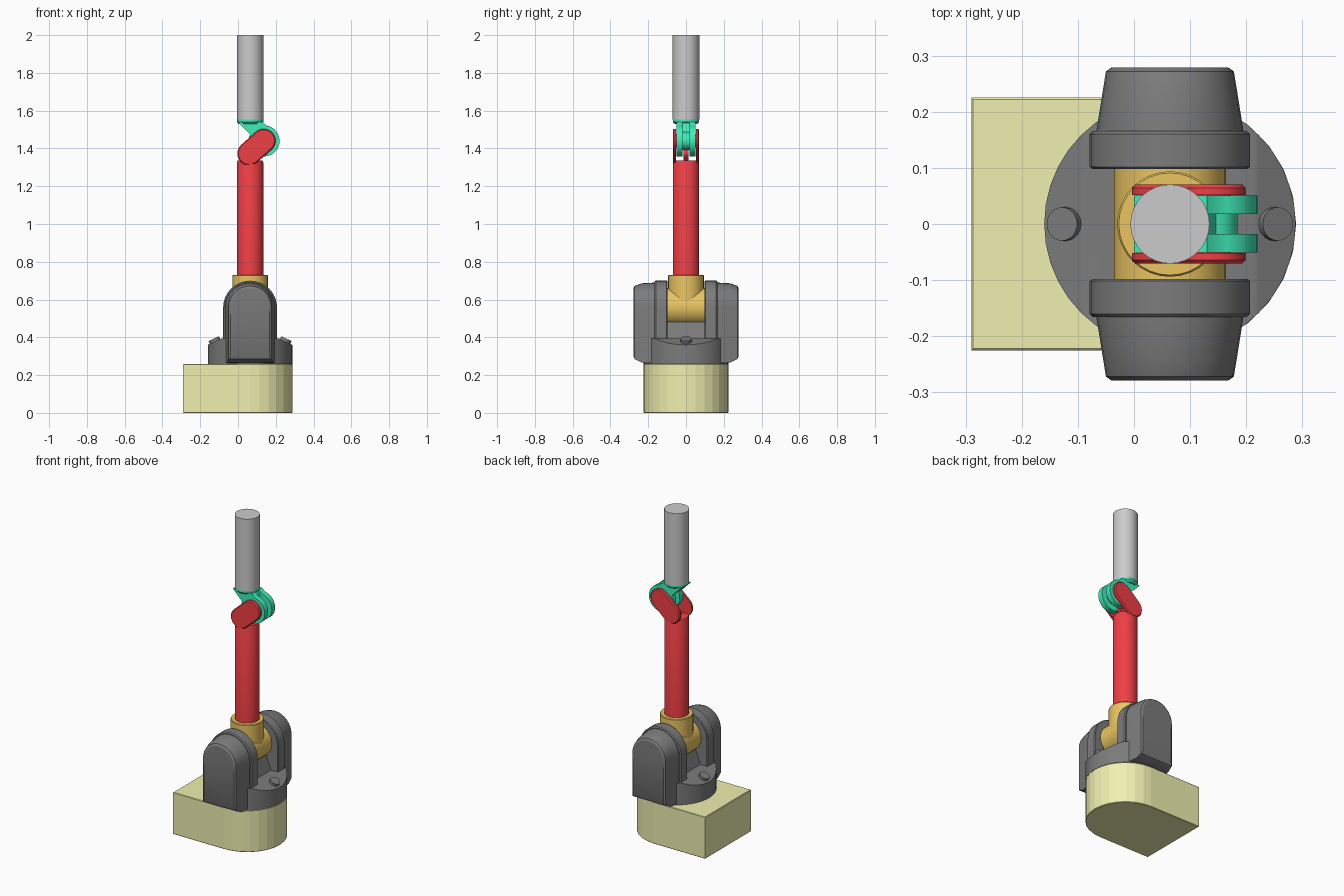
import bpy, bmesh
from math import sin, cos, pi, radians, atan2
from mathutils import Vector, Matrix

if "Cube" in bpy.data.objects:
    bpy.data.objects.remove(bpy.data.objects["Cube"])

CX = 0.064  # arm axis


def material(name, rgb):
    m = bpy.data.materials.new(name)
    m.diffuse_color = (*rgb, 1)
    m.use_nodes = True
    m.node_tree.nodes["Principled BSDF"].inputs["Base Color"].default_value = m.diffuse_color
    return m


YELLOW = material("yellow", (0.87, 0.87, 0.44))
BLACK = material("charcoal", (0.2, 0.2, 0.2))
ORANGE = material("orange", (0.82, 0.56, 0.12))
RED = material("red", (0.87, 0.05, 0.06))
GREEN = material("green", (0.05, 0.85, 0.48))


def finish(name, bm, mat=None, smooth=False):
    bmesh.ops.recalc_face_normals(bm, faces=bm.faces)
    me = bpy.data.meshes.new(name)
    bm.to_mesh(me)
    bm.free()
    ob = bpy.data.objects.new(name, me)
    bpy.context.collection.objects.link(ob)
    if mat:
        me.materials.append(mat)
    if smooth:
        bpy.context.view_layer.objects.active = ob
        ob.select_set(True)
        bpy.ops.object.shade_smooth_by_angle(angle=radians(30))
        ob.select_set(False)
    return ob


def loft(name, rings, mat=None, smooth=False):
    """Skin matching rings of points and cap both ends."""
    bm = bmesh.new()
    vs = [[bm.verts.new(p) for p in r] for r in rings]
    for a, b in zip(vs, vs[1:]):
        for i in range(len(a)):
            j = (i + 1) % len(a)
            bm.faces.new((a[i], a[j], b[j], b[i]))
    bm.faces.new(vs[0])
    bm.faces.new(vs[-1])
    return finish(name, bm, mat, smooth)


def prism_y(name, pts, y0, y1, mat):
    return loft(name, [[(x, y, z) for x, z in pts] for y in (y0, y1)], mat, True)


def arc(x, z, r, a0, a1, n):
    return [(x + r * cos(radians(a0 + (a1 - a0) * i / n)),
             z + r * sin(radians(a0 + (a1 - a0) * i / n))) for i in range(n + 1)]


def tube(name, profile, mat=None, n=32):
    """Lathe of (radius, z) about the arm axis."""
    return loft(name, [[(CX + r * cos(2 * pi * i / n), r * sin(2 * pi * i / n), z)
                        for i in range(n)] for r, z in profile], mat, True)


def capsule(p, q, r, n=12):
    a = atan2(q[1] - p[1], q[0] - p[0]) * 180 / pi
    return arc(*q, r, a - 90, a + 90, n) + arc(*p, r, a + 90, a + 270, n)


# D-shaped base with softened rim
def d_shape(z, inset):
    r = 0.225 - inset
    pts = [(-0.29 + inset, r), (-0.29 + inset, -r)] + arc(CX, 0, r, -90, 90, 14)
    return [(x, y, z) for x, y in pts]


loft("base", [d_shape(0, 0.003), d_shape(0.003, 0), d_shape(0.257, 0), d_shape(0.26, 0.003)],
     YELLOW)

# turntable: disc with sloped front and rear shoulders
bm = bmesh.new()
bmesh.ops.create_cone(bm, cap_ends=True, segments=40, radius1=0.224, radius2=0.224,
                      depth=0.135, matrix=Matrix.Translation((CX, 0, 0.3275)))
for s in (-1, 1):
    cut = bmesh.ops.bisect_plane(bm, geom=bm.verts[:] + bm.edges[:] + bm.faces[:],
                                 plane_co=(CX + s * 0.15, 0, 0.395),
                                 plane_no=(s * 0.035, 0, 0.074), clear_outer=True)
    bmesh.ops.holes_fill(bm, edges=[e for e in bm.edges if e.is_boundary])
finish("turntable", bm, BLACK, True)

# buttons on the shoulders
for s, label in ((-1, "left"), (1, "right")):
    bm = bmesh.new()
    tilt = Vector((0, 0, 1)).rotation_difference(Vector((s * 0.035, 0, 0.074)))
    bmesh.ops.create_cone(bm, cap_ends=True, segments=20, radius1=0.03, radius2=0.03, depth=0.04,
                          matrix=Matrix.Translation((CX + s * 0.184, 0, 0.375)) @ tilt.to_matrix().to_4x4())
    finish("shoulder_button_" + label, bm, BLACK, True)

# saddle under the shoulder barrel
prism_y("saddle", [(CX - 0.1, 0.38), (CX + 0.1, 0.38), (CX + 0.06, 0.485), (CX - 0.06, 0.485)],
        -0.11, 0.11, BLACK)


# shoulder cheeks: arch plate plus tapered outer housing on each side
def arch(y, hw, top, bottom):
    pts = [(CX - hw, bottom), (CX + hw, bottom)] + arc(CX, top - hw, hw, 0, 180, 16)
    return [(x, y, z) for x, z in pts]


plate = [(0.098, 0.138, 0.696, 0.262), (0.102, 0.143, 0.70, 0.262),
         (0.16, 0.143, 0.70, 0.262), (0.166, 0.137, 0.694, 0.262)]
housing = [(0.16, 0.132, 0.69, 0.264), (0.235, 0.12, 0.686, 0.266),
           (0.272, 0.114, 0.672, 0.285), (0.279, 0.104, 0.66, 0.30)]
for s, label in ((-1, "front"), (1, "back")):
    for part, sections in (("cheek_plate", plate), ("motor_housing", housing)):
        loft(part + "_" + label, [arch(s * y, *rest) for y, *rest in sections], BLACK, True)

# shoulder barrel and neck
prism_y("shoulder_barrel", arc(CX, 0.56, 0.1, 0, 348.75, 31), -0.1, 0.1, ORANGE)
tube("shoulder_neck", [(0.094, 0.56), (0.094, 0.727), (0.091, 0.731)], ORANGE)

# upper arm with fork
tube("upper_arm", [(0.07, 0.70), (0.07, 1.325), (0.066, 1.335)], RED)
P, Q = (0.059, 1.373), (0.136, 1.441)
for s, label in ((-1, "front"), (1, "back")):
    loft("elbow_fork_" + label,
         [[(x, s * y, z) for x, z in capsule(P, Q, r)]
          for y, r in ((0.052, 0.063), (0.064, 0.063), (0.07, 0.057))], RED, True)
prism_y("elbow_center_lug", capsule((0.064, 1.35), (0.09, 1.375), 0.025), -0.014, 0.014, RED)
prism_y("elbow_pin", arc(*Q, 0.035, 0, 345, 23), -0.066, 0.066, RED)

# elbow knuckle: two outer lugs joined by a smaller web
for s, label in ((-1, "front"), (1, "back")):
    lug = [(0.0, 1.54)] + arc(0.138, 1.44, 0.082, 155, 440, 28) + [(0.13, 1.54)]
    prism_y("knuckle_lug_" + label, lug, s * 0.018, s * 0.051, GREEN)
web = [(0.01, 1.54)] + arc(0.138, 1.44, 0.047, 155, 440, 20) + [(0.125, 1.54)]
prism_y("knuckle_web", web, -0.02, 0.02, GREEN)
tube("knuckle_flange", [(0.06, 1.53), (0.07, 1.54), (0.07, 1.552)], GREEN)

# forearm
tube("forearm", [(0.0705, 1.552), (0.0705, 2.0)])
